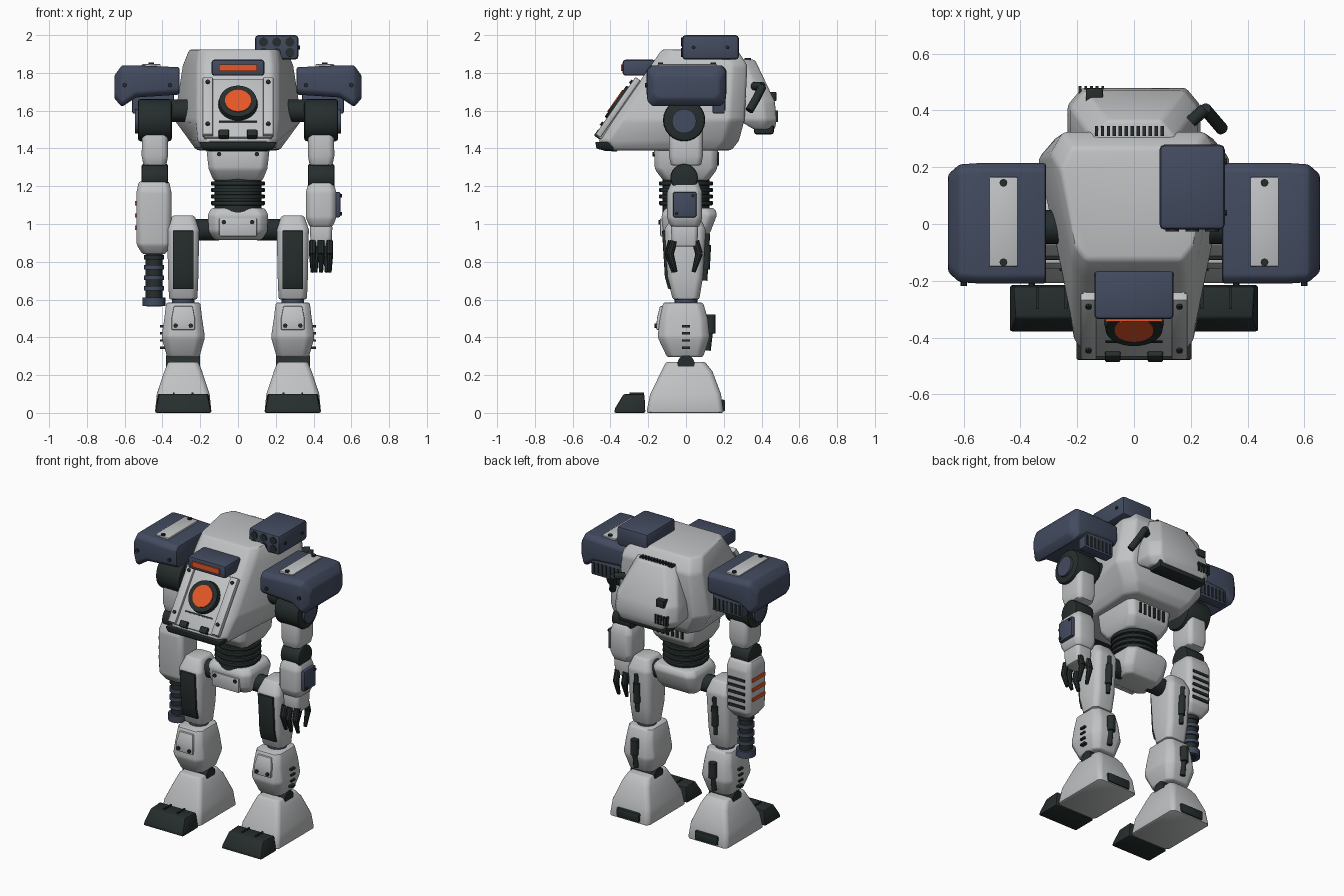
import bpy, bmesh, math
from mathutils import Matrix, Vector


def material(name, rgb):
    m = bpy.data.materials.new(name)
    m.diffuse_color = (*rgb, 1)
    return m


GREY = material("light grey armour", (0.53, 0.54, 0.55))
NAVY = material("navy armour", (0.055, 0.07, 0.115))
DARK = material("dark metal", (0.019, 0.027, 0.026))
ORANGE = material("orange glow", (0.80, 0.095, 0.02))


def finish(name, bm, mat, bevel=0.0, matrix=None):
    bmesh.ops.recalc_face_normals(bm, faces=bm.faces)
    if bevel:
        edges = [e for e in bm.edges if e.calc_face_angle(0) > math.radians(20)]
        bmesh.ops.bevel(bm, geom=edges, offset=bevel, segments=2, profile=0.5,
                        affect='EDGES', clamp_overlap=True)
    if matrix:
        bm.transform(matrix)
    me = bpy.data.meshes.new(name)
    bm.to_mesh(me)
    bm.free()
    me.materials.append(mat)
    ob = bpy.data.objects.new(name, me)
    bpy.context.collection.objects.link(ob)
    return ob


def loft(name, rings, mat, bevel=0.0, matrix=None):
    bm = bmesh.new()
    vs = [[bm.verts.new(p) for p in r] for r in rings]
    n = len(vs[0])
    for a, b in zip(vs, vs[1:]):
        for i in range(n):
            bm.faces.new((a[i], a[(i + 1) % n], b[(i + 1) % n], b[i]))
    bm.faces.new(vs[0])
    bm.faces.new(vs[-1])
    return finish(name, bm, mat, bevel, matrix)


def octa(a0, a1, b0, b1, c):
    return [(a0 + c, b0), (a1 - c, b0), (a1, b0 + c), (a1, b1 - c),
            (a1 - c, b1), (a0 + c, b1), (a0, b1 - c), (a0, b0 + c)]


def zloft(name, secs, mat, bevel=0.012, cx=0.0):
    """Stack of chamfered rectangles: (z, half width, y0, y1, chamfer)."""
    return loft(name, [[(x, y, z) for x, y in octa(cx - w, cx + w, y0, y1, c)]
                       for z, w, y0, y1, c in secs], mat, bevel)


def box(name, x, y, z, mat, bevel=0.0, matrix=None):
    bm = bmesh.new()
    bmesh.ops.create_cube(bm, size=1)
    for v in bm.verts:
        v.co = [r[0] + (c + 0.5) * (r[1] - r[0]) for r, c in zip((x, y, z), v.co)]
    return finish(name, bm, mat, bevel, matrix)


def rod(name, a, b, r, mat, r2=None, n=24, bevel=0.0):
    a, b = Vector(a), Vector(b)
    bm = bmesh.new()
    bmesh.ops.create_cone(bm, cap_ends=True, segments=n, radius1=r,
                          radius2=r if r2 is None else r2, depth=(b - a).length)
    mx = Matrix.Translation((a + b) / 2) @ (b - a).to_track_quat('Z', 'Y').to_matrix().to_4x4()
    return finish(name, bm, mat, bevel, mx)


def bolt(p, d, r=0.012):
    p, d = Vector(p), Vector(d).normalized()
    rod("bolt", p - d * 0.008, p + d * 0.008, r, DARK, n=8)


# torso: plan sections wider at the back, sloping front
def plan(z, yf, yb, wf, w, wb):
    half = [(wf, yf), (wf + 0.04, yf + 0.05), (w, yb - 0.08), (wb, yb)]
    return [(x, y, z) for x, y in half] + [(-x, y, z) for x, y in reversed(half)]


loft("torso", [plan(1.39, -0.42, 0.24, 0.15, 0.22, 0.17), plan(1.44, -0.465, 0.28, 0.17, 0.26, 0.21),
               plan(1.55, -0.388, 0.31, 0.18, 0.34, 0.27), plan(1.84, -0.186, 0.325, 0.18, 0.295, 0.25),
               plan(1.925, -0.127, 0.27, 0.17, 0.26, 0.22)], GREY, 0.015)

# sloped chest: local x across, y up the slope, z outward
SL = Matrix.Translation((0, -0.336, 1.625)) @ Matrix.Rotation(math.radians(55.1), 4, 'X')
box("chest_panel", (-0.18, 0.18), (-0.21, 0.165), (-0.01, 0.015), GREY, 0.006, SL)
for s in (-1, 1):
    box("chest_rail", (s * 0.16 - 0.028, s * 0.16 + 0.028), (-0.205, 0.165), (0, 0.032), GREY, 0.006, SL)
    for v in (-0.14, 0.13):
        bolt(SL @ Vector((s * 0.16, v, 0.034)), SL.to_3x3() @ Vector((0, 0, 1)), 0.011)
    box("chest_latch", (s * 0.075 - 0.027, s * 0.075 + 0.027), (-0.215, -0.175), (0, 0.035), DARK, 0.005, SL)
box("chest_slot", (-0.1, 0.1), (-0.118, -0.108), (0.01, 0.02), DARK, 0, SL)
E = lambda h: SL @ Vector((0, 0, h))
rod("eye_ring", E(0), E(0.045), 0.107, DARK, 0.1, 32)
rod("eye_lens", E(0.04), E(0.05), 0.07, ORANGE, n=32)
loft("chin_bumper", [[(x, y, z) for x, y in ((-w, y0), (w, y0), (w, y1), (-w, y1))]
                     for z, w, y0, y1 in ((1.385, 0.16, -0.42, -0.36), (1.4, 0.19, -0.475, -0.36),
                                          (1.435, 0.205, -0.48, -0.36))], DARK, 0.006)

# brow visor
box("visor", (-0.14, 0.14), (-0.335, -0.16), (1.785, 1.87), NAVY, 0.015)
box("visor_light", (-0.1, 0.1), (-0.343, -0.33), (1.81, 1.845), ORANGE)

# missile box
box("missile_box", (0.09, 0.32), (-0.02, 0.28), (1.87, 2.0), NAVY, 0.018)
for x in (0.135, 0.205, 0.275):
    for z in (1.963, 1.908):
        rod("missile_tube", (x, 0, z), (x, -0.026, z), 0.024, DARK, n=16)
for y in (0.04, 0.22):
    bolt((0.32, y, 1.935), (1, 0, 0), 0.01)

# backpack
def pack(z, w, y0, y1):
    return [(x, y, z) for x, y in ((-w, y0), (w, y0), (w, y1 - 0.06), (w - 0.05, y1),
                                   (0.05 - w, y1), (-w, y1 - 0.06))]


loft("backpack", [pack(1.5, 0.2, 0.36, 0.47), pack(1.55, 0.235, 0.28, 0.48), pack(1.65, 0.225, 0.28, 0.47),
                  pack(1.87, 0.145, 0.28, 0.365)], GREY, 0.012)
box("backpack_vent", (-0.18, 0.18), (0.36, 0.465), (1.475, 1.535), DARK, 0.012)
for i in range(12):
    x = -0.132 + i * 0.021
    box("top_slit", (x - 0.006, x + 0.006), (0.31, 0.345), (1.865, 1.88), DARK)
for i in range(5):
    x = -0.19 + i * 0.02
    box("rear_slit", (x - 0.005, x + 0.005), (0.46, 0.486), (1.54, 1.6), DARK)
box("rear_port", (-0.17, -0.11), (0.43, 0.478), (1.65, 1.7), DARK, 0.005)
hose = [(0.2, 0.36, 1.73), (0.25, 0.405, 1.73), (0.28, 0.37, 1.66), (0.31, 0.335, 1.6)]
for a, b in zip(hose, hose[1:]):
    rod("hose", a, b, 0.022, DARK, n=12)

# waist
zloft("waist_block", [(1.23, 0.13, -0.12, 0.12, 0.03), (1.29, 0.155, -0.165, 0.165, 0.03),
                      (1.42, 0.17, -0.17, 0.17, 0.03)], GREY)
for s in (-1, 1):
    bolt((s * 0.1, -0.17, 1.37), (0, -1, 0))
for i in range(6):
    x = -0.09 + i * 0.036
    box("waist_slit", (x - 0.008, x + 0.008), (0.16, 0.175), (1.31, 1.38), DARK)
rod("waist_core", (0, 0, 1.06), (0, 0, 1.25), 0.125, DARK)
for z in (1.11, 1.145, 1.18, 1.215):
    rod("waist_ring", (0, 0, z - 0.011), (0, 0, z + 0.011), 0.142, DARK, bevel=0.004)
zloft("pelvis", [(0.915, 0.125, -0.08, 0.1, 0.03), (0.96, 0.155, -0.12, 0.13, 0.04),
                 (1.05, 0.16, -0.13, 0.165, 0.04), (1.085, 0.14, -0.11, 0.15, 0.04)], GREY)
box("pelvis_plate", (-0.1, 0.1), (-0.137, -0.11), (0.935, 1.03), GREY, 0.006)
for s in (-1, 1):
    bolt((s * 0.075, -0.137, 1.01), (0, -1, 0))

for s in (-1, 1):
    X = lambda a, b: (min(s * a, s * b), max(s * a, s * b))
    lx, ax = s * 0.29, s * 0.44
    # legs
    rod("hip_joint", (s * 0.1, 0, 0.97), (s * 0.24, 0, 0.97), 0.057, DARK)
    zloft("thigh", [(0.6, 0.075, -0.07, 0.07, 0.025), (0.72, 0.08, -0.1, 0.09, 0.025),
                    (0.97, 0.085, -0.115, 0.105, 0.025), (1.045, 0.06, -0.07, 0.07, 0.02)], GREY, 0.012, lx)
    loft("thigh_panel", [[(lx - 0.055, y - d, z), (lx + 0.055, y - d, z), (lx + 0.055, y + 0.03, z),
                          (lx - 0.055, y + 0.03, z)] for z, y, d in ((0.655, -0.082, 0.012),
                         (0.72, -0.1, 0.012), (0.965, -0.115, 0.012))], DARK, 0.004)
    rod("thigh_piston", (lx, 0.1, 0.7), (lx, 0.115, 0.95), 0.013, DARK, n=12)
    rod("thigh_cylinder", (lx, 0.105, 0.76), (lx, 0.112, 0.89), 0.021, DARK, n=12)
    rod("knee_joint", (lx, 0, 0.57), (lx, 0, 0.62), 0.06, NAVY)
    zloft("shin", [(0.295, 0.085, -0.1, 0.09, 0.03), (0.4, 0.115, -0.15, 0.125, 0.04),
                   (0.5, 0.1, -0.14, 0.115, 0.035), (0.585, 0.09, -0.12, 0.09, 0.03)], GREY, 0.012, lx)
    loft("knee_plate", [[(lx - w, y, z), (lx + w, y, z), (lx + w, y + 0.04, z), (lx - w, y + 0.04, z)]
                        for z, w, y in ((0.44, 0.062, -0.158), (0.5, 0.062, -0.154), (0.565, 0.05, -0.138))],
         GREY, 0.005)
    for d in (-0.04, 0.04):
        bolt((lx + d, -0.158, 0.462), (0, -1, 0))
    for i in range(4):
        z = 0.345 + i * 0.038
        box("shin_slit", X(0.36, 0.412), (-0.02, 0.02), (z - 0.006, z + 0.006), DARK)
    rod("calf_cylinder", (lx, 0.13, 0.42), (lx, 0.13, 0.52), 0.026, DARK, n=12)
    rod("calf_piston", (lx, 0.115, 0.33), (lx, 0.128, 0.44), 0.016, DARK, n=12)
    rod("ankle", (lx - 0.09, 0, 0.26), (lx + 0.09, 0, 0.26), 0.045, DARK)
    zloft("foot", [(0.0, 0.15, -0.21, 0.2, 0.02), (0.1, 0.14, -0.19, 0.185, 0.02),
                   (0.22, 0.1, -0.13, 0.14, 0.02), (0.27, 0.08, -0.105, 0.1, 0.02)], GREY, 0.01, lx)
    box("heel_pad", (lx - 0.085, lx + 0.085), (0.16, 0.207), (0.008, 0.07), DARK, 0.01)
    loft("toe", [[(lx + k * 0.148, -0.38, 0), (lx + k * 0.148, -0.215, 0), (lx + k * 0.135, -0.22, 0.1),
                  (lx + k * 0.128, -0.33, 0.1), (lx + k * 0.145, -0.375, 0.025)] for k in (-1, 1)], DARK, 0.008)
    for d in (-0.05, 0.05):
        box("toe_ridge", (lx + d - 0.005, lx + d + 0.005), (-0.3, -0.222), (0.09, 0.108), DARK)

    # shoulder pads, swept outward
    loft("shoulder_pad", [[(s * x, y, z) for y, z in octa(y0, y1, z0, z1, 0.025)] for x, y0, y1, z0, z1 in
                          ((0.31, -0.21, 0.215, 1.685, 1.83), (0.54, -0.21, 0.215, 1.67, 1.84),
                           (0.615, -0.205, 0.21, 1.62, 1.84), (0.655, -0.17, 0.175, 1.665, 1.785))], NAVY, 0.01)
    box("pad_plate", X(0.41, 0.51), (-0.15, 0.165), (1.83, 1.846), GREY, 0.004)
    for y in (-0.135, 0.145):
        bolt((s * 0.46, y, 1.848), (0, 0, 1), 0.014)
    for x in (0.36, 0.6):
        bolt((s * x, -0.21, 1.735), (0, -1, 0))
    box("pad_rear_block", X(0.34, 0.56), (0.14, 0.205), (1.585, 1.7), NAVY, 0.008)
    for i in range(7):
        x = s * (0.36 + i * 0.03)
        box("pad_slit", (x - 0.007, x + 0.007), (0.2, 0.21), (1.6, 1.67), DARK)

    # upper arms
    rod("shoulder_axle", (s * 0.25, -0.01, 1.6), (s * 0.4, -0.01, 1.6), 0.06, DARK)
    rod("shoulder_joint", (s * 0.35, -0.01, 1.55), (s * 0.53, -0.01, 1.55), 0.112, DARK, bevel=0.015)
    rod("shoulder_cap", (s * 0.52, -0.01, 1.545), (s * 0.545, -0.01, 1.545), 0.065, NAVY)
    zloft("upper_arm", [(1.31, 0.06, -0.08, 0.08, 0.02), (1.36, 0.07, -0.09, 0.09, 0.02),
                        (1.5, 0.068, -0.09, 0.09, 0.02)], GREY, 0.01, ax)
    rod("elbow", (s * 0.37, -0.01, 1.245), (s * 0.51, -0.01, 1.245), 0.073, DARK, bevel=0.01)

# hand arm
zloft("forearm", [(0.985, 0.06, -0.08, 0.07, 0.02), (1.03, 0.08, -0.1, 0.085, 0.025),
                  (1.17, 0.08, -0.1, 0.085, 0.025), (1.225, 0.065, -0.075, 0.065, 0.02)], GREY, 0.01, 0.44)
box("forearm_plate", (0.51, 0.542), (-0.068, 0.055), (1.035, 1.17), NAVY, 0.008)
for y, z in ((-0.05, 1.055), (0.037, 1.15)):
    bolt((0.542, y, z), (1, 0, 0), 0.009)
zloft("palm", [(0.88, 0.055, -0.075, 0.06, 0.015), (0.99, 0.06, -0.08, 0.065, 0.015)], GREY, 0.008, 0.44)
for x, y in ((0.395, -0.065), (0.44, -0.075), (0.485, -0.065), (0.41, 0.05), (0.47, 0.05)):
    k = 1 if y > 0 else -1
    rod("finger", (x, y, 0.91), (x, y + k * 0.02, 0.84), 0.02, DARK, n=10)
    rod("fingertip", (x, y + k * 0.02, 0.845), (x, y - k * 0.01, 0.745), 0.02, DARK, 0.011, n=10)

# gun arm
zloft("gun_forearm", [(0.84, 0.06, -0.06, 0.06, 0.02), (0.89, 0.092, -0.095, 0.095, 0.025),
                      (1.17, 0.092, -0.1, 0.1, 0.025), (1.225, 0.08, -0.08, 0.08, 0.02)], GREY, 0.01, -0.445)
for i in range(5):
    z = 0.93 + i * 0.045
    box("gun_slit", (-0.505, -0.385), (0.085, 0.104), (z - 0.009, z + 0.009), DARK)
for z in (0.98, 1.045, 1.11):
    box("gun_light", (-0.544, -0.53), (-0.065, 0.065), (z - 0.011, z + 0.011), ORANGE)
rod("gun_barrel", (-0.445, 0, 0.59), (-0.445, 0, 0.86), 0.044, DARK)
for z in (0.66, 0.715, 0.77, 0.825):
    rod("barrel_ring", (-0.445, 0, z - 0.012), (-0.445, 0, z + 0.012), 0.053, NAVY if z < 0.8 else DARK)
rod("gun_muzzle", (-0.445, 0, 0.565), (-0.445, 0, 0.61), 0.06, NAVY)
rod("muzzle_bore", (-0.445, 0, 0.562), (-0.445, 0, 0.57), 0.04, DARK)

bpy.ops.object.select_all(action='SELECT')
bpy.context.view_layer.objects.active = bpy.context.selected_objects[0]
bpy.ops.object.shade_smooth_by_angle(angle=math.radians(35))
